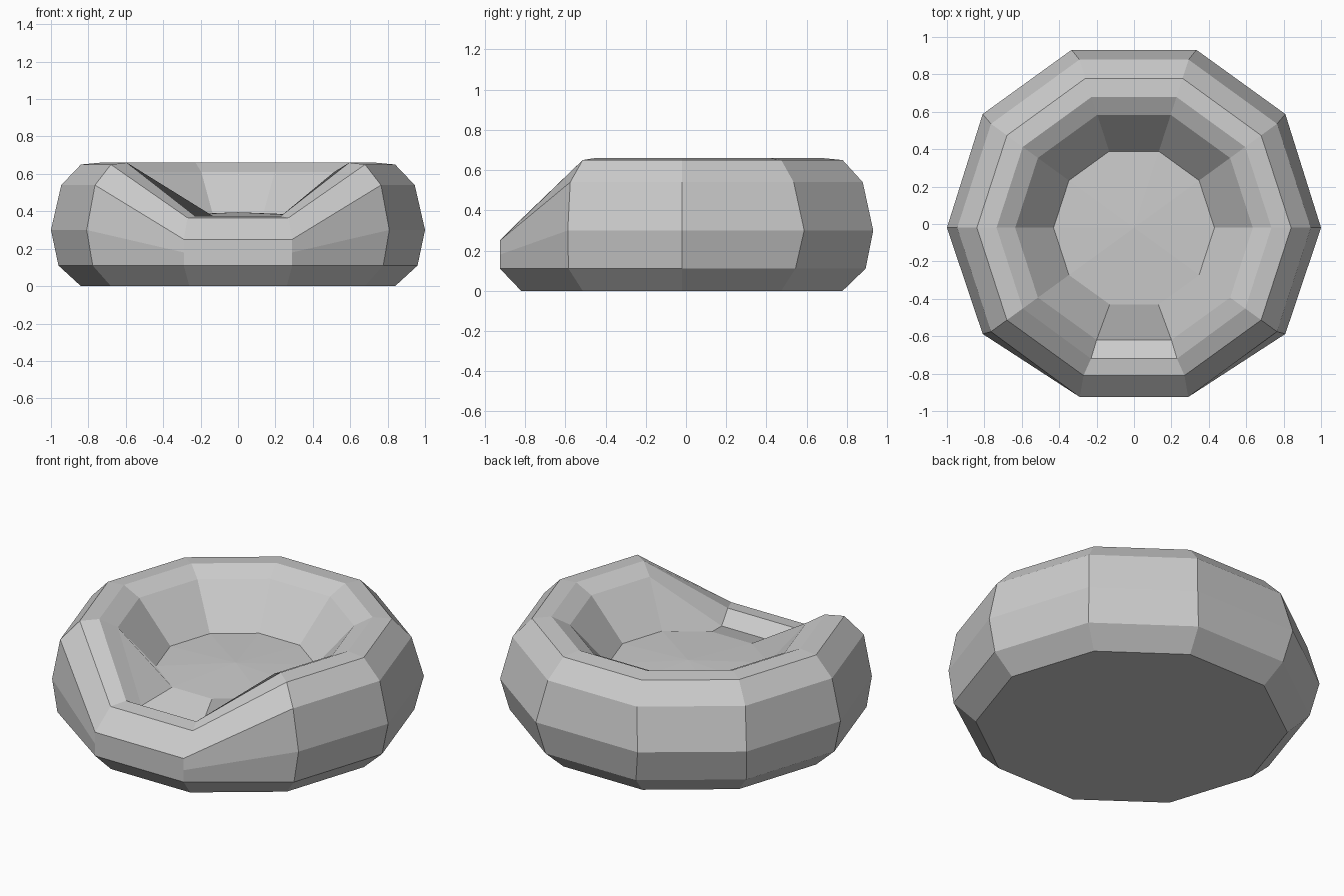
import bpy, bmesh, math

cube = bpy.data.objects.get("Cube")
if cube:
    bpy.data.objects.remove(cube, do_unlink=True)

SIDES = 10
CENTRE_Y = -0.02

# One flat grey for the whole bed
grey = bpy.data.materials.new("soft grey")
grey.use_nodes = True
colour = (0.6, 0.6, 0.6, 1)
grey.diffuse_color = colour
grey.node_tree.nodes["Principled BSDF"].inputs["Base Color"].default_value = colour

# Padded wall, from the base up the outside, over the rim and down to the floor
profile = [(0.84, 0), (0.96, 0.11), (1.0, 0.3), (0.945, 0.54), (0.84, 0.65),
           (0.735, 0.66), (0.635, 0.61), (0.43, 0.378)]
# Lowered entrance at the front: x, y, z on the same rings
entrance = [(0.26, -0.82, 0), (0.29, -0.925, 0.11), (0.29, -0.925, 0.18),
            (0.29, -0.925, 0.25), (0.27, -0.81, 0.365), (0.23, -0.72, 0.375),
            (0.2, -0.62, 0.315), (0.13, -0.43, 0.372)]
# The widest ring bulges slightly towards the back
BULGE = 2

bm = bmesh.new()
rings = []
for level, (radius, height) in enumerate(profile):
    ring = []
    for i in range(SIDES):
        angle = math.tau * i / SIDES
        x, y, z = radius * math.cos(angle), radius * math.sin(angle) + CENTRE_Y, height
        if i in (7, 8):
            x, y, z = entrance[level]
            x = -x if i == 7 else x
        elif level == BULGE and i not in (0, 5):
            y += 0.02 if i in (1, 4, 6, 9) else 0
            x *= 1.08 if i in (2, 3) else 1
        ring.append(bm.verts.new((x, y, z)))
    rings.append(ring)

# Wall faces
for lower, upper in zip(rings, rings[1:]):
    for i in range(SIDES):
        j = (i + 1) % SIDES
        bm.faces.new((lower[i], lower[j], upper[j], upper[i]))

# Flat base and slightly domed cushion floor
bm.faces.new(rings[0][::-1])
middle = bm.verts.new((0, CENTRE_Y, 0.395))
for i in range(SIDES):
    bm.faces.new((rings[-1][i], rings[-1][(i + 1) % SIDES], middle))

bmesh.ops.recalc_face_normals(bm, faces=bm.faces[:])
mesh = bpy.data.meshes.new("round_pet_bed")
bm.to_mesh(mesh)
bm.free()
mesh.materials.append(grey)
bed = bpy.data.objects.new("round_pet_bed", mesh)
bpy.context.collection.objects.link(bed)
